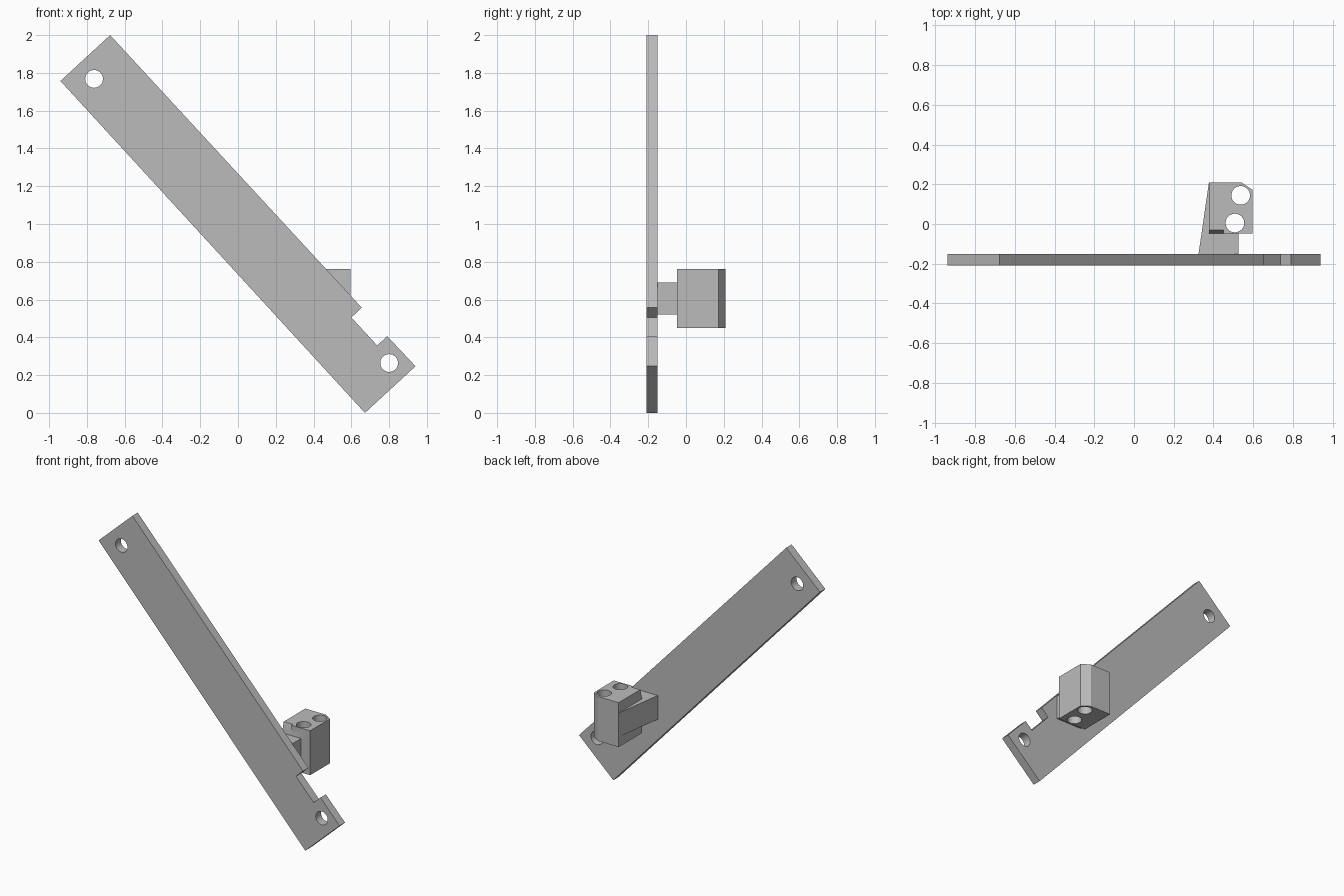
import bpy
import bmesh
import math
from mathutils import Vector

cube = bpy.data.objects.get("Cube")
if cube:
    bpy.data.objects.remove(cube, do_unlink=True)

grey = bpy.data.materials.new("plain grey")
grey.use_nodes = True
grey.diffuse_color = (0.5, 0.5, 0.5, 1)
grey.node_tree.nodes["Principled BSDF"].inputs["Base Color"].default_value = (0.5, 0.5, 0.5, 1)

HOLE_RADIUS = 0.047
SIDES = 32


def prism(name, outline, axis, start, end, holes=()):
    """Extrude a flat outline with round holes along one axis."""
    def place(u, v):
        point = [u, v]
        point.insert("xyz".index(axis), start)
        return Vector(point)

    loops = [outline]
    for u, v in holes:
        angles = [math.tau * i / SIDES for i in range(SIDES)]
        loops.append([(u + HOLE_RADIUS * math.cos(a), v + HOLE_RADIUS * math.sin(a)) for a in angles])

    bm = bmesh.new()
    edges = []
    for loop in loops:
        verts = [bm.verts.new(place(u, v)) for u, v in loop]
        edges += [bm.edges.new((verts[i - 1], verts[i])) for i in range(len(verts))]
    direction = Vector([float(a == axis) for a in "xyz"])
    bmesh.ops.triangle_fill(bm, edges=edges, use_beauty=True, normal=direction)
    extruded = bmesh.ops.extrude_face_region(bm, geom=bm.faces[:], use_keep_orig=True)
    moved = [g for g in extruded["geom"] if isinstance(g, bmesh.types.BMVert)]
    bmesh.ops.translate(bm, verts=moved, vec=direction * (end - start))
    bmesh.ops.recalc_face_normals(bm, faces=bm.faces[:])

    mesh = bpy.data.meshes.new(name)
    bm.to_mesh(mesh)
    bm.free()
    mesh.materials.append(grey)
    obj = bpy.data.objects.new(name, mesh)
    bpy.context.collection.objects.link(obj)
    return obj


def activate(obj):
    bpy.ops.object.select_all(action="DESELECT")
    obj.select_set(True)
    bpy.context.view_layer.objects.active = obj


# Long slanted bar with a notch in its upper edge and a hole at each end
bar = prism("slanted_bar",
            [(-0.94, 1.757), (-0.677, 2.0), (0.655, 0.557), (0.60, 0.505),
             (0.737, 0.357), (0.79, 0.406), (0.94, 0.247), (0.672, 0.0)],
            "y", -0.21, -0.15, holes=[(-0.762, 1.768), (0.80, 0.264)])

# Upright block with one cut corner and two vertical holes
block = prism("clamp_block",
              [(0.378, -0.047), (0.596, -0.047), (0.596, 0.172), (0.54, 0.21), (0.378, 0.21)],
              "z", 0.45, 0.763, holes=[(0.537, 0.144), (0.508, 0.005)])

# Small relief on the upper front edge of the block
cutter = prism("relief_cutter", [(-0.06, 0.70), (-0.047, 0.70), (-0.03, 0.765), (-0.03, 0.80), (-0.06, 0.80)],
               "x", 0.36, 0.45)
cutter.hide_render = True
relief = block.modifiers.new("relief", "BOOLEAN")
relief.operation = "DIFFERENCE"
relief.solver = "EXACT"
relief.object = cutter
activate(block)
bpy.ops.object.modifier_apply(modifier=relief.name)
bpy.data.objects.remove(cutter, do_unlink=True)

# Tapered arm joining the block to the back of the bar
arm = prism("tapered_arm",
            [(0.325, -0.15), (0.525, -0.15), (0.525, -0.045), (0.38, -0.045), (0.38, 0.209), (0.377, 0.209)],
            "z", 0.522, 0.69)

for part in (bar, block, arm):
    activate(part)
    bpy.ops.object.shade_smooth_by_angle(angle=math.radians(20))
